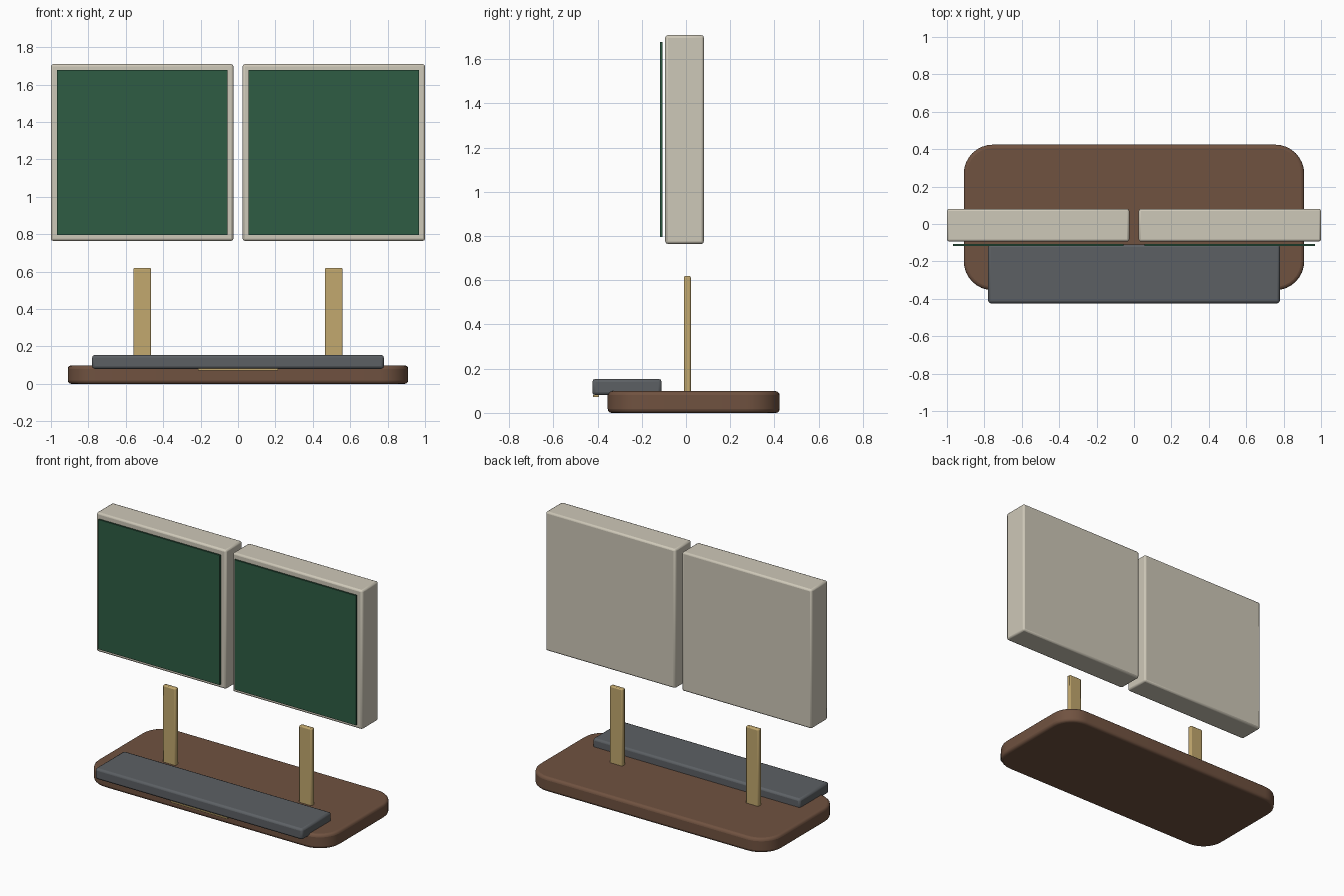
import bpy, bmesh

if "Cube" in bpy.data.objects:
    bpy.data.objects.remove(bpy.data.objects["Cube"])


def srgb(r, g, b):
    def lin(c):
        c /= 255
        return c / 12.92 if c <= 0.04045 else ((c + 0.055) / 1.055) ** 2.4
    return (lin(r), lin(g), lin(b), 1)


def material(name, *rgb):
    m = bpy.data.materials.new(name)
    m.diffuse_color = srgb(*rgb)
    m.use_nodes = True
    m.node_tree.nodes["Principled BSDF"].inputs["Base Color"].default_value = m.diffuse_color
    return m


CREAM = material("cream", 206, 200, 184)
GREEN = material("dark green", 46, 92, 68)
BROWN = material("brown", 112, 82, 64)
GREY = material("slate grey", 92, 96, 100)
TAN = material("tan", 194, 168, 110)


def box(name, lo, hi, mat, bevel=0.0, segments=2, corner=0.0):
    """Box from lo to hi; corner rounds the upright edges, bevel softens the rest."""
    bm = bmesh.new()
    bmesh.ops.create_cube(bm, size=1)
    for v in bm.verts:
        v.co = [(a + b) / 2 + c * (b - a) for a, b, c in zip(lo, hi, v.co)]
    if corner:
        upright = [e for e in bm.edges
                   if abs(e.verts[0].co.z - e.verts[1].co.z) > 1e-4]
        bmesh.ops.bevel(bm, geom=upright, offset=corner, segments=8,
                        profile=0.5, affect='EDGES')
    mesh = bpy.data.meshes.new(name)
    bm.to_mesh(mesh)
    bm.free()
    mesh.materials.append(mat)
    ob = bpy.data.objects.new(name, mesh)
    bpy.context.collection.objects.link(ob)
    if bevel:
        mod = ob.modifiers.new("soft_edges", 'BEVEL')
        mod.width, mod.segments = bevel, segments
        mod.limit_method, mod.angle_limit = 'ANGLE', 0.7
    bpy.ops.object.select_all(action='DESELECT')
    ob.select_set(True)
    bpy.context.view_layer.objects.active = ob
    bpy.ops.object.shade_smooth_by_angle(angle=0.6)
    return ob


# Rounded base slab
box("base", (-0.91, -0.354, 0), (0.91, 0.424, 0.098), BROWN, 0.018, 3, 0.155)

# Front tray overhanging the base, with a thin strip under its lip
box("tray", (-0.78, -0.424, 0.08), (0.78, -0.11, 0.154), GREY, 0.014)
box("tray_strip", (-0.215, -0.42, 0.072), (0.215, -0.393, 0.082), TAN)

# Mirrored panels, floating faces and posts
for side, s in (("left", -1), ("right", 1)):
    def span(a, b):
        return sorted((s * a, s * b))
    x0, x1 = span(0.025, 1.0)
    box(side + "_panel", (x0, -0.094, 0.764), (x1, 0.081, 1.709), CREAM, 0.012)
    x0, x1 = span(0.055, 0.969)
    box(side + "_panel_face", (x0, -0.118, 0.796), (x1, -0.106, 1.677), GREEN)
    x0, x1 = span(0.464, 0.56)
    box(side + "_post", (x0, -0.01, 0.08), (x1, 0.022, 0.619), TAN, 0.007)
